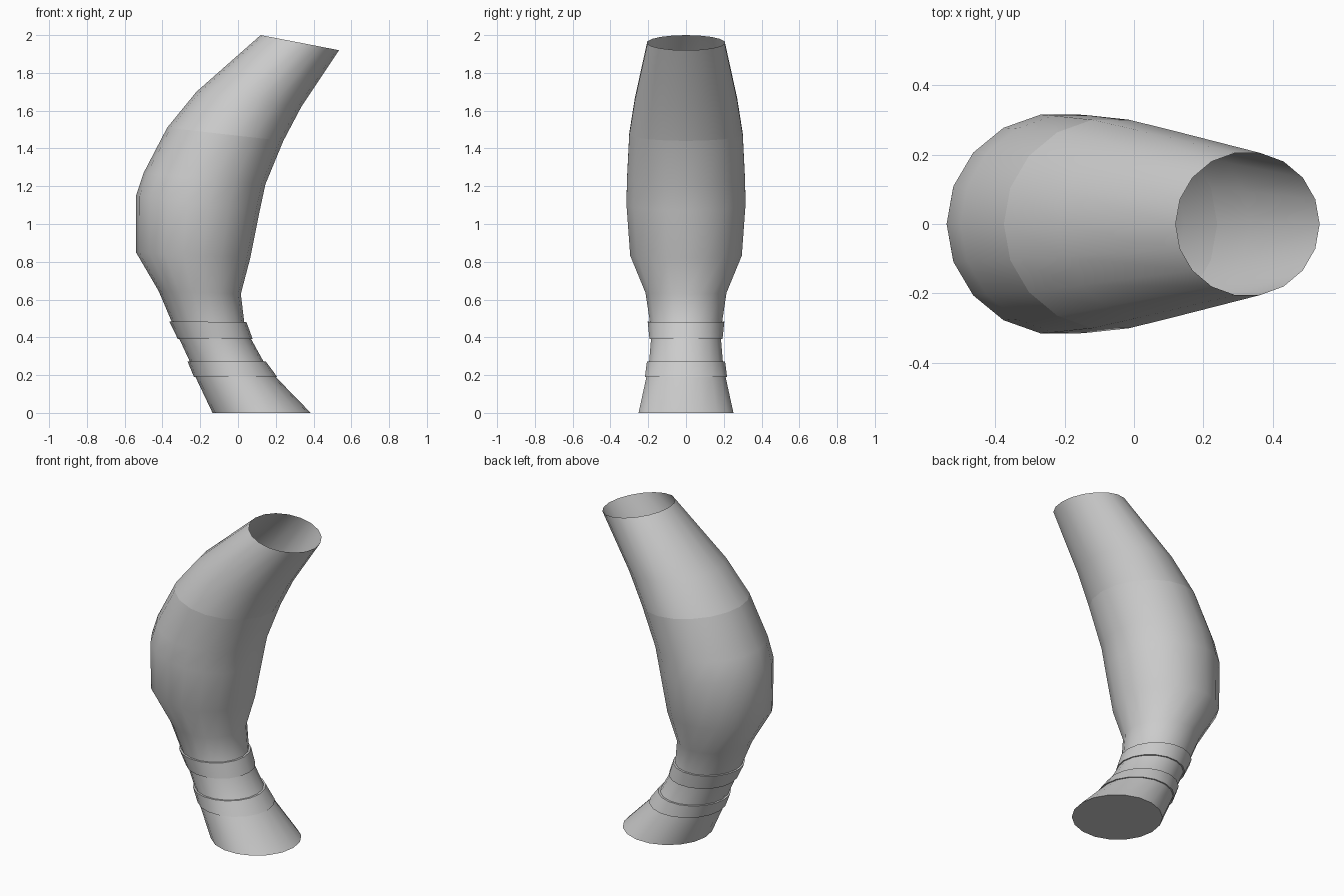
import bpy, bmesh, math

if "Cube" in bpy.data.objects:
    bpy.data.objects.remove(bpy.data.objects["Cube"])

SIDES = 18


def loft(name, rings, cap_bottom=False):
    """Skin a tube through tilted rings: (left x, left z, right x, right z, half depth)."""
    bm = bmesh.new()
    loops = []
    for xl, zl, xr, zr, ry in rings:
        loop = []
        for i in range(SIDES):
            a = 2 * math.pi * i / SIDES
            t = (1 + math.cos(a)) / 2
            loop.append(bm.verts.new((xl + (xr - xl) * t, ry * math.sin(a), zl + (zr - zl) * t)))
        loops.append(loop)
    for lo, hi in zip(loops, loops[1:]):
        for i in range(SIDES):
            j = (i + 1) % SIDES
            bm.faces.new((lo[i], lo[j], hi[j], hi[i]))
    if cap_bottom:
        bm.faces.new(loops[0][::-1])
    mesh = bpy.data.meshes.new(name)
    bm.to_mesh(mesh)
    bm.free()
    obj = bpy.data.objects.new(name, mesh)
    bpy.context.collection.objects.link(obj)
    bpy.ops.object.select_all(action='DESELECT')
    obj.select_set(True)
    bpy.context.view_layer.objects.active = obj
    bpy.ops.object.shade_smooth_by_angle(angle=math.radians(40))
    return obj


def grow(ring, d):
    xl, zl, xr, zr, ry = ring
    return (xl - d, zl, xr + d, zr, ry + d)


# Rings shared by neighbouring parts
foot = (-0.135, 0.0, 0.385, 0.0, 0.255)
low_a = (-0.225, 0.19, 0.20, 0.19, 0.213)
low_b = (-0.255, 0.272, 0.135, 0.272, 0.198)
high_a = (-0.31, 0.39, 0.07, 0.39, 0.188)
high_b = (-0.352, 0.485, 0.033, 0.48, 0.194)
seam = (-0.375, 1.51, 0.24, 1.44, 0.305)

# Lower body: flared foot, narrow neck and swollen middle
loft("lower_body", [
    foot, low_a, low_b, high_a, high_b,
    (-0.42, 0.645, 0.015, 0.63, 0.218),
    (-0.54, 0.85, 0.065, 0.82, 0.30),
    (-0.54, 1.15, 0.115, 1.07, 0.32),
    (-0.50, 1.27, 0.145, 1.21, 0.317),
    seam,
], cap_bottom=True)

# Upper body: tapering open sleeve
loft("upper_body", [
    seam,
    (-0.22, 1.70, 0.335, 1.62, 0.275),
    (0.12, 2.0, 0.535, 1.92, 0.208),
])

# Two raised bands around the neck
for name, a, b in (("lower_band", low_a, low_b), ("upper_band", high_a, high_b)):
    loft(name, [a, grow(a, 0.008), grow(b, 0.012), b])
